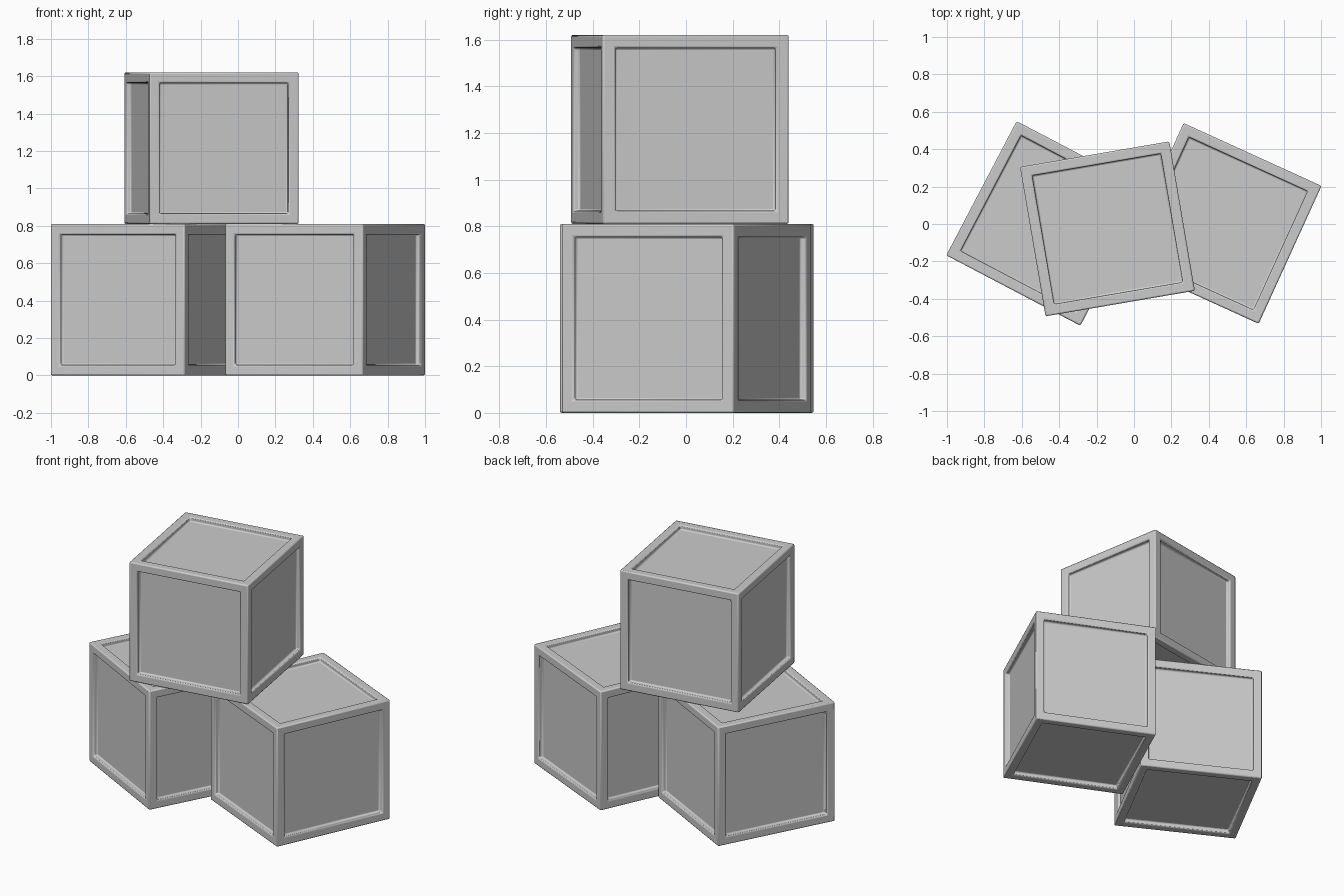
import bpy, bmesh
from math import radians

if "Cube" in bpy.data.objects:
    bpy.data.objects.remove(bpy.data.objects["Cube"])

SIZE = 0.81      # edge length of a crate
FRAME = 0.08     # frame width around each panel
DEPTH = 0.03     # how far each panel is sunk


def crate(name, x, y, z, angle):
    bm = bmesh.new()
    bmesh.ops.create_cube(bm, size=SIZE)
    panels = bm.faces[:]
    bmesh.ops.inset_individual(bm, faces=panels, thickness=FRAME, depth=0)
    # sink the panels straight inwards
    sunk = bmesh.ops.extrude_discrete_faces(bm, faces=panels)["faces"]
    bm.normal_update()
    for f in sunk:
        bmesh.ops.translate(bm, vec=f.normal * -DEPTH, verts=f.verts[:])
    bmesh.ops.recalc_face_normals(bm, faces=bm.faces[:])
    mesh = bpy.data.meshes.new(name)
    bm.to_mesh(mesh)
    bm.free()
    ob = bpy.data.objects.new(name, mesh)
    bpy.context.collection.objects.link(ob)
    ob.location = (x, y, z + SIZE / 2)
    ob.rotation_euler.z = radians(angle)
    # softened frame and panel edges
    bev = ob.modifiers.new("edge_bevel", 'BEVEL')
    bev.width = 0.008
    bev.segments = 2
    bev.limit_method = 'ANGLE'
    bev.angle_limit = radians(40)
    bpy.ops.object.select_all(action='DESELECT')
    ob.select_set(True)
    bpy.context.view_layer.objects.active = ob
    bpy.ops.object.shade_smooth_by_angle(angle=radians(30))
    return ob


# two crates on the floor, one stacked across them
crate("left_crate", -0.457, 0.003, 0, -27.7)
crate("right_crate", 0.466, 0.003, 0, -24.5)
crate("top_crate", -0.142, -0.026, SIZE, 9.7)
